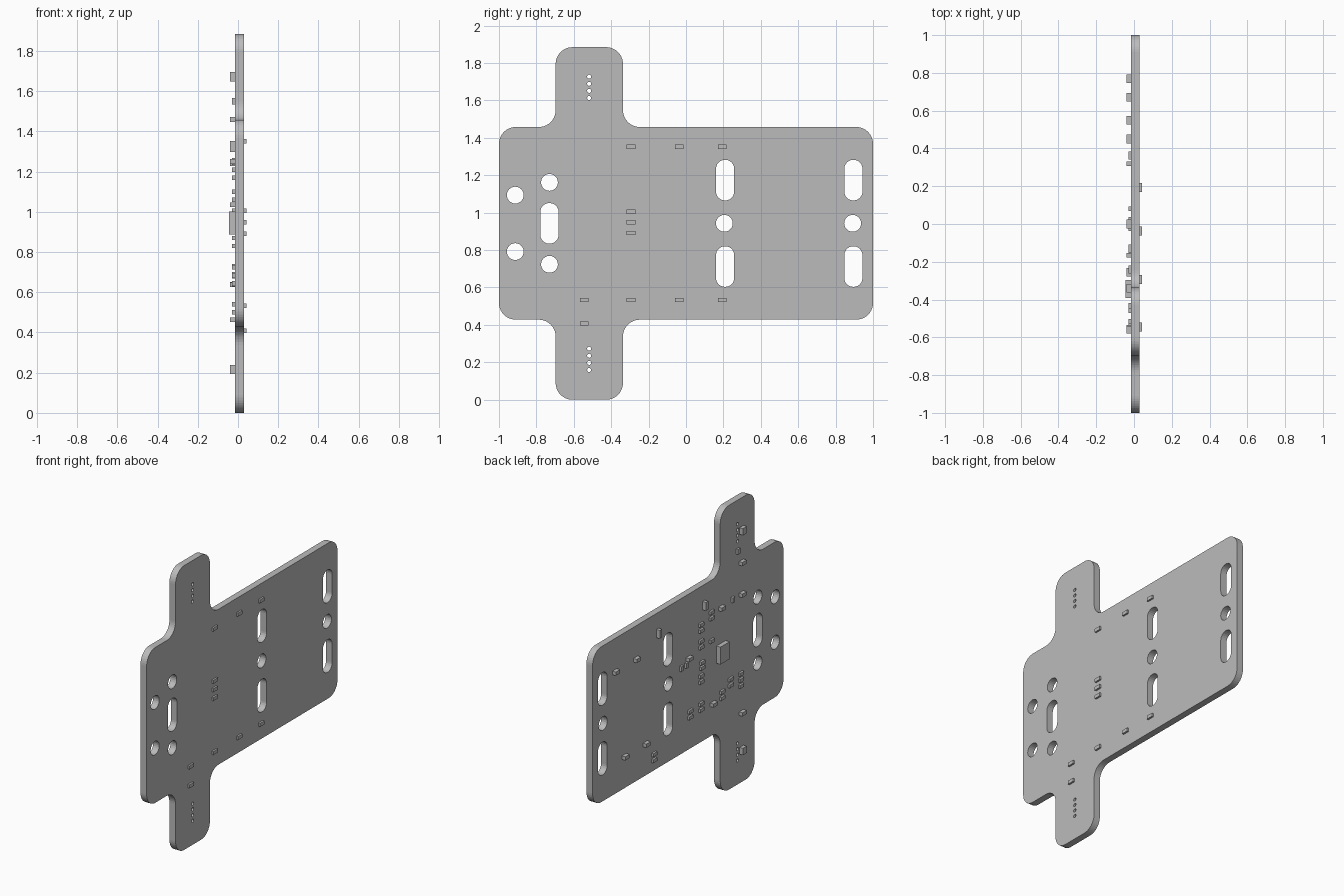
import bpy, bmesh, math
from mathutils import Vector, Matrix

cube = bpy.data.objects.get("Cube")
if cube:
    bpy.data.objects.remove(cube, do_unlink=True)

grey = bpy.data.materials.new("plain_grey")
grey.use_nodes = True
tone = (0.5, 0.5, 0.5, 1)
grey.diffuse_color = tone
grey.node_tree.nodes["Principled BSDF"].inputs["Base Color"].default_value = tone

BACK, FRONT = -0.015, 0.03      # x of the two board faces
MID_Z = 0.943                   # symmetry height of the board


def fillet(corners, radius, steps=10):
    """Round every right-angled corner, inner or outer."""
    pts = [Vector(c) for c in corners]
    out = []
    for i, p in enumerate(pts):
        d_in = (p - pts[i - 1]).normalized()
        d_out = (pts[(i + 1) % len(pts)] - p).normalized()
        centre = p + radius * (d_out - d_in)
        for k in range(steps + 1):
            t = math.pi / 2 * k / steps
            out.append(centre + radius * (d_in * math.sin(t) - d_out * math.cos(t)))
    return out


def circle(y, z, r, n):
    return [Vector((y + r * math.cos(math.tau * k / n), z + r * math.sin(math.tau * k / n)))
            for k in range(n)]


def slot(y, z, w=0.097, h=0.217):
    a, b = w / 2, h / 2
    return fillet([(y - a, z - b), (y + a, z - b), (y + a, z + b), (y - a, z + b)], 0.047, 6)


def add_object(name, bm):
    mesh = bpy.data.meshes.new(name)
    bm.to_mesh(mesh)
    bm.free()
    mesh.materials.clear()
    mesh.materials.append(grey)
    obj = bpy.data.objects.new(name, mesh)
    bpy.context.collection.objects.link(obj)
    return obj


# Board outline: wide body crossed by a vertical tab
lo, hi, top = 0.428, 1.458, 1.885
t0, t1 = -0.697, -0.337
loops = [fillet([(-1, lo), (t0, lo), (t0, 0), (t1, 0), (t1, lo), (1, lo),
                 (1, hi), (t1, hi), (t1, top), (t0, top), (t0, hi), (-1, hi)], 0.09)]

# Slots, mounting holes and pin holes
loops.append(slot(-0.73, MID_Z))
for y in (0.209, 0.895):
    loops.append(circle(y - 0.004, MID_Z, 0.045, 24))
    for s in (-1, 1):
        loops.append(slot(y, MID_Z + s * 0.231))
for s in (-1, 1):
    loops.append(circle(-0.913, MID_Z + s * 0.151, 0.045, 24))
    loops.append(circle(-0.73, MID_Z + s * 0.219, 0.045, 24))
    for k in range(4):
        loops.append(circle(-0.518, MID_Z + s * (0.67 + k * 0.038), 0.011, 12))

# Fill the outline around the holes and give it thickness
curve = bpy.data.curves.new("board_profile", 'CURVE')
curve.dimensions = '2D'
curve.fill_mode = 'BOTH'
curve.extrude = (FRONT - BACK) / 2
for loop in loops:
    sp = curve.splines.new('POLY')
    sp.points.add(len(loop) - 1)
    for pt, p in zip(sp.points, loop):
        pt.co = (p.x, p.y, 0, 1)
    sp.use_cyclic_u = True
helper = bpy.data.objects.new("board_profile", curve)
bpy.context.collection.objects.link(helper)
bpy.context.view_layer.update()
flat = bpy.data.meshes.new_from_object(helper.evaluated_get(bpy.context.evaluated_depsgraph_get()))
bm = bmesh.new()
bm.from_mesh(flat)
bpy.data.objects.remove(helper, do_unlink=True)
bmesh.ops.remove_doubles(bm, verts=bm.verts, dist=0.0002)
for v in bm.verts:
    v.co = Vector((v.co.z + (FRONT + BACK) / 2, v.co.x, v.co.y))
bmesh.ops.recalc_face_normals(bm, faces=bm.faces)
for f in bm.faces:
    f.smooth = False
add_object("board", bm)


def chips(name, places, w, h, x0, x1):
    """One object holding equal boxes at the given (y, z) places."""
    bm = bmesh.new()
    for y, z in places:
        m = Matrix.Translation(((x0 + x1) / 2, y, z)) @ Matrix.Diagonal((abs(x1 - x0), w, h, 1))
        bmesh.ops.create_cube(bm, size=1, matrix=m)
    return add_object(name, bm)


# Front side: sparse indicator chips
front = [(y, z) for y in (-0.294, -0.037, 0.193) for z in (0.533, 1.352)]
front += [(-0.294, z) for z in (0.891, 0.949, 1.005)] + [(-0.545, 0.533), (-0.545, 0.408)]
chips("indicator_chips", front, 0.046, 0.023, FRONT, 0.042)

# Back side: processor, stacked pairs of small parts, and single larger parts
chips("main_processor", [(-0.345, 0.945)], 0.095, 0.115, BACK, -0.045)
pairs = [(-0.24, 1.23), (-0.13, 1.19), (-0.13, 1.08), (-0.13, 0.85), (0.363, 0.52),
         (-0.015, 0.66), (-0.13, 0.665), (-0.35, 0.66), (-0.44, 0.71), (-0.547, 0.705)]
small = [(y, z + s * 0.02) for y, z in pairs for s in (-1, 1)]
small += [(-0.24, 1.06), (-0.14, 0.955), (-0.14, 0.92), (-0.547, 0.645)]
chips("small_components", small, 0.042, 0.022, BACK, -0.029)
medium = [(0.77, 1.24), (0.55, 1.24), (0.67, 0.64), (0.45, 0.64), (-0.557, 1.46),
          (-0.557, 1.25), (-0.34, 1.24), (-0.255, 0.637), (-0.557, 0.463), (0, 1.035)]
chips("medium_components", medium, 0.045, 0.024, BACK, -0.04)
chips("tall_components", [(-0.165, 1.325), (0.32, 1.325)], 0.024, 0.055, BACK, -0.04)
chips("tab_connectors", [(-0.56, 1.672), (-0.56, 0.215)], 0.04, 0.045, BACK, -0.04)
chips("upright_components", [(-0.515, 1.55), (0.08, 1.0), (0.025, 1.0), (-0.46, 1.25)],
      0.024, 0.034, BACK, -0.03)
